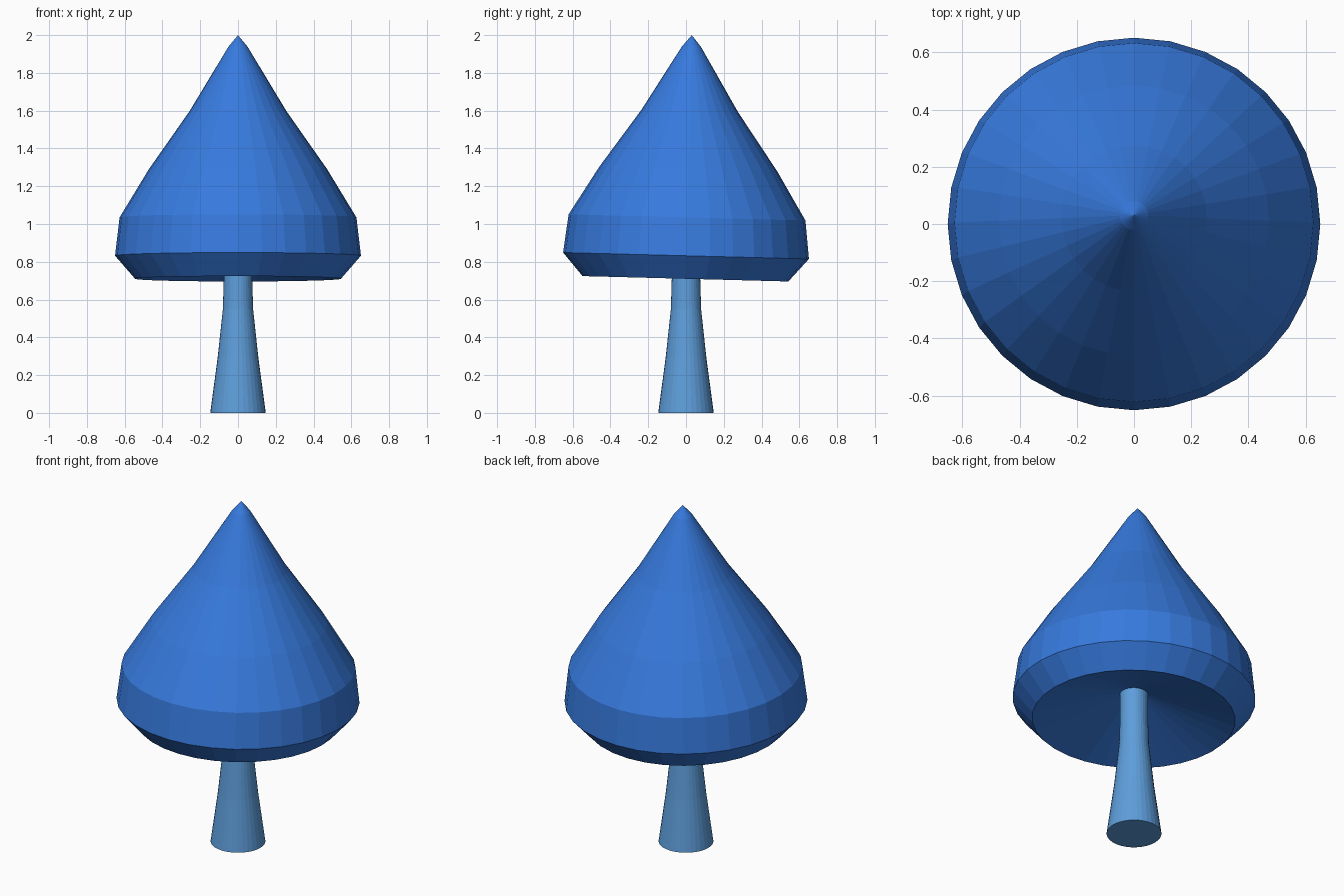
import bpy, bmesh, math
from mathutils import Matrix, Vector

if "Cube" in bpy.data.objects:
    bpy.data.objects.remove(bpy.data.objects["Cube"])


def lathe(name, profile, sides, color, matrix=Matrix()):
    """Spin (radius, z) points around z; a zero radius closes to a single point."""
    bm = bmesh.new()
    rings = []
    for r, z in profile:
        if r == 0:
            rings.append([bm.verts.new((0, 0, z))] * sides)
        else:
            rings.append([bm.verts.new((r * math.cos(2 * math.pi * i / sides),
                                        r * math.sin(2 * math.pi * i / sides), z))
                          for i in range(sides)])
    for a, b in zip(rings, rings[1:]):
        for i in range(sides):
            j = (i + 1) % sides
            bm.faces.new(list(dict.fromkeys((a[i], a[j], b[j], b[i]))))
    # cap any open ends
    for ring in (rings[0], rings[-1]):
        if ring[0] is not ring[1]:
            bm.faces.new(ring)
    bm.transform(matrix)
    bmesh.ops.recalc_face_normals(bm, faces=bm.faces)
    mesh = bpy.data.meshes.new(name)
    bm.to_mesh(mesh)
    bm.free()
    mat = bpy.data.materials.new(name)
    mat.diffuse_color = color
    mat.use_nodes = True
    mat.node_tree.nodes["Principled BSDF"].inputs["Base Color"].default_value = mat.diffuse_color
    mesh.materials.append(mat)
    obj = bpy.data.objects.new(name, mesh)
    bpy.context.collection.objects.link(obj)
    return obj


# Trunk: flared at the foot, running up into the hollow of the foliage
lathe("trunk", [(0.147, 0), (0.108, 0.29), (0.08, 0.55), (0.075, 0.72), (0.075, 0.87)],
      32, (0.112, 0.342, 0.708, 1))

# Foliage: faceted cone with a hollow underside, leaning slightly towards the back
pivot = Vector((0, 0, 0.83))
lean = (Matrix.Translation(pivot) @ Matrix.Rotation(math.radians(-1.5), 4, 'X')
        @ Matrix.Translation(-pivot))
lathe("foliage", [(0, 0.885), (0.545, 0.71), (0.651, 0.832), (0.627, 1.035),
                  (0.472, 1.29), (0.255, 1.60), (0.05, 1.94), (0, 2.0)],
      32, (0.038, 0.195, 0.73, 1), lean)
